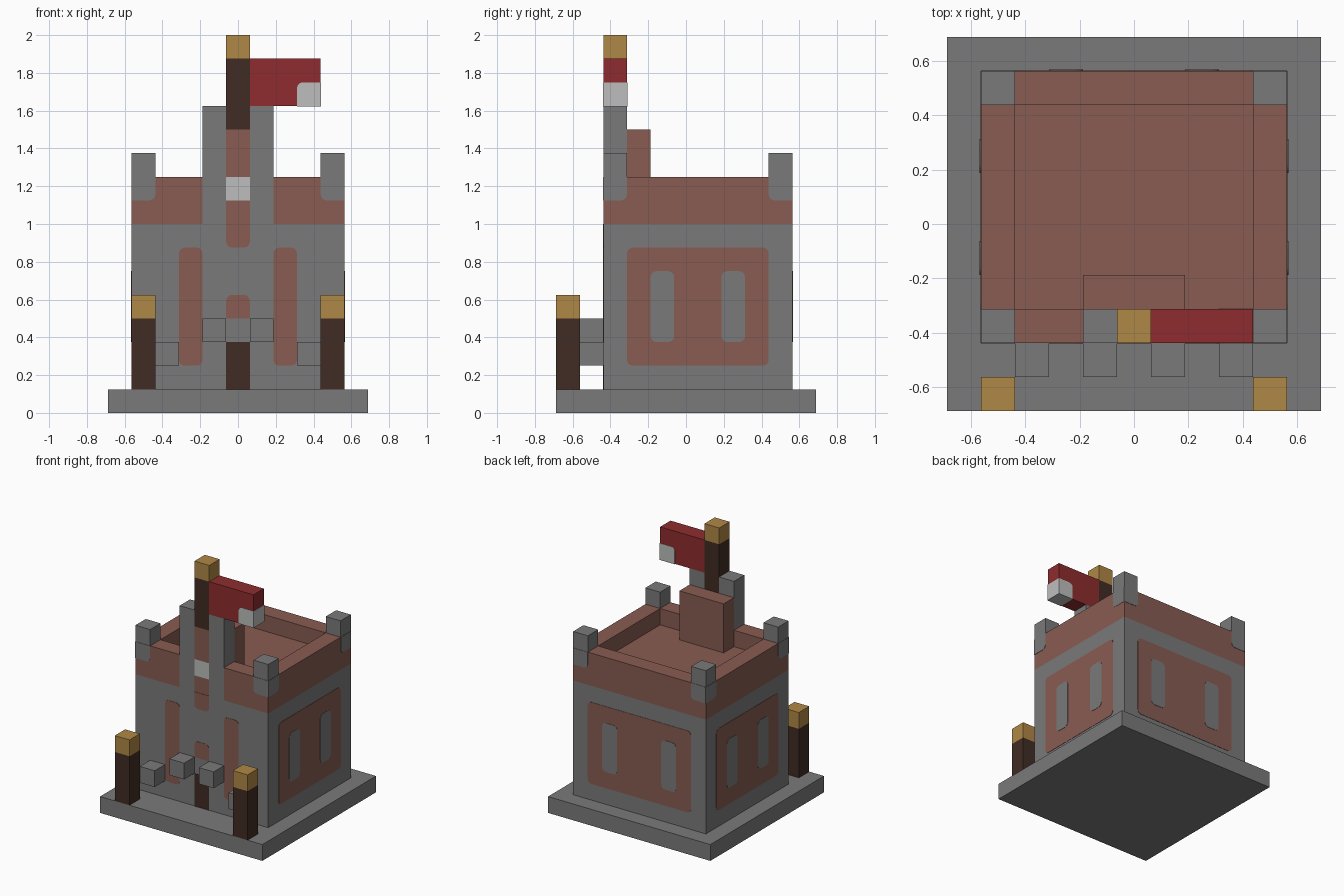
import bpy
import bmesh
from math import sin, cos, pi

U = 0.125      # one block
SKIN = 0.02    # thickness of painted plates, in blocks
ALL = (0, 1, 2, 3)

if "Cube" in bpy.data.objects:
    bpy.data.objects.remove(bpy.data.objects["Cube"], do_unlink=True)


def material(name, *rgb):
    """Flat material from 0-255 display values."""
    def linear(c):
        c /= 255
        return c / 12.92 if c < 0.04045 else ((c + 0.055) / 1.055) ** 2.4
    color = [linear(c) for c in rgb] + [1]
    mat = bpy.data.materials.new(name)
    mat.use_nodes = True
    mat.diffuse_color = color
    bsdf = mat.node_tree.nodes["Principled BSDF"]
    bsdf.inputs["Base Color"].default_value = color
    bsdf.inputs["Roughness"].default_value = 1
    return mat


stone = material("grey stone", 122, 122, 122)
brick = material("brown brick", 136, 92, 82)
wood = material("dark wood", 64, 44, 36)
gold = material("gold", 176, 136, 70)
red = material("red cloth", 142, 44, 46)
white = material("pale grey", 188, 190, 188)


def prism(name, mat, axis, u, v, w, rounded=(), radius=0.25):
    """Extrude a rectangle u by v (v is z) along axis over w; round chosen corners."""
    corners = [(u[0], v[0], 1, 1), (u[1], v[0], -1, 1),
               (u[1], v[1], -1, -1), (u[0], v[1], 1, -1)]
    outline = []
    for i, (a, b, sa, sb) in enumerate(corners):
        if i not in rounded:
            outline.append((a, b))
            continue
        for k in range(5):
            t = pi + i * pi / 2 + k * pi / 8
            outline.append((a + radius * (sa + cos(t)), b + radius * (sb + sin(t))))
    bm = bmesh.new()
    ring = [bm.verts.new((w[0] * U, a * U, b * U) if axis == "x" else
                         (a * U, w[0] * U, b * U)) for a, b in outline]
    face = bm.faces.new(ring)
    ext = bmesh.ops.extrude_face_region(bm, geom=[face], use_keep_orig=True)
    depth = (w[1] - w[0]) * U
    bmesh.ops.translate(bm, verts=[g for g in ext["geom"] if isinstance(g, bmesh.types.BMVert)],
                        vec=(depth, 0, 0) if axis == "x" else (0, depth, 0))
    bmesh.ops.recalc_face_normals(bm, faces=bm.faces)
    mesh = bpy.data.meshes.new(name)
    bm.to_mesh(mesh)
    bm.free()
    mesh.materials.append(mat)
    obj = bpy.data.objects.new(name, mesh)
    bpy.context.collection.objects.link(obj)
    return obj


def box(name, mat, x, y, z):
    return prism(name, mat, "y", x, z, y)


def side(s, a, b):
    """Range a..b mirrored to side s."""
    return (a, b) if s > 0 else (-b, -a)


FRONT, BACK, HALF = -3.5, 4.5, 4.5
front_skin = (FRONT - SKIN, FRONT)
back_skin = (BACK, BACK + SKIN)

# Base and main body
box("base", stone, (-5.5, 5.5), (-5.5, 5.5), (0, 1))
box("tower_body", stone, (-HALF, HALF), (FRONT, BACK), (1, 8))

# Roof deck and parapet
box("roof_deck", brick, (-3.5, 3.5), (-2.5, 3.5), (8, 9))
box("back_parapet", brick, (-3.5, 3.5), (3.5, BACK), (8, 10))
for s, label in ((1, "left"), (-1, "right")):
    box(label + "_parapet", brick, side(s, 3.5, HALF), (FRONT, BACK), (8, 10))
    box(label + "_front_parapet", brick, side(s, 1.5, 3.5), (FRONT, -2.5), (8, 10))

    # Corner posts, with their lower ends painted onto the parapet
    inner = 0 if s > 0 else 1
    for y, end, skin, corner in (((FRONT, -2.5), "front", front_skin, 1),
                                 ((3.5, BACK), "back", back_skin, 0)):
        name = f"{label}_{end}_post"
        box(name, stone, side(s, 3.5, HALF), y, (10, 11))
        prism(name + "_foot", stone, "y", side(s, 3.5, HALF), (9, 10), skin, (inner,))
        prism(name + "_side_foot", stone, "x", y, (9, 10),
              side(s, HALF, HALF + SKIN), (corner,))

    # Gate tower pillars, front strips and blocks jutting from the wall
    box(label + "_pillar", stone, side(s, 0.5, 1.5), (FRONT, -2.5), (8, 13))
    prism(label + "_front_strip", brick, "y", side(s, 1.5, 2.5), (2, 7), front_skin, ALL)
    box(label + "_inner_block", stone, side(s, 0.5, 1.5), (-4.5, FRONT), (3, 4))
    box(label + "_outer_block", stone, side(s, 2.5, 3.5), (-4.5, FRONT), (2, 3))

    # Torches
    box(label + "_torch_post", wood, side(s, 3.5, 4.5), (-5.5, -4.5), (1, 4))
    box(label + "_torch_flame", gold, side(s, 3.5, 4.5), (-5.5, -4.5), (4, 5))

    # Side panel with two windows
    prism(label + "_panel", brick, "x", (-2.5, 3.5), (2, 7),
          side(s, HALF, HALF + SKIN), ALL)
    for y in (-1.5, 1.5):
        prism(label + "_window", stone, "x", (y, y + 1), (3, 6),
              side(s, HALF, HALF + 2 * SKIN), ALL)

    # Back windows
    prism("back_window", stone, "y", side(s, 1.5, 2.5), (3, 6),
          (BACK, BACK + 2 * SKIN), ALL)

prism("back_panel", brick, "y", (-3.5, 3.5), (2, 7), back_skin, ALL)

# Centre column of the gate tower
middle, depth = (-0.5, 0.5), (FRONT, -2.5)
box("column_lower", brick, middle, depth, (8, 9))
box("column_emblem", white, middle, depth, (9, 10))
box("column_upper", brick, middle, depth, (10, 12))
box("roof_block", brick, (-1.5, 1.5), (-2.5, -1.5), (9, 12))
prism("column_foot", brick, "y", middle, (7, 8), front_skin, (0, 1))
prism("door_arch", brick, "y", middle, (4, 5), front_skin, (2, 3))
prism("door", wood, "y", middle, (1, 3), front_skin)

# Flag and pole
box("flag_pole", wood, middle, depth, (12, 15))
box("flag_pole_tip", gold, middle, depth, (15, 16))
box("flag", red, (0.5, 3.5), depth, (13, 15))
prism("flag_corner", white, "y", (2.5, 3.5 + SKIN), (13 - SKIN, 14),
      (FRONT - SKIN, -2.5 + SKIN), (3,))
